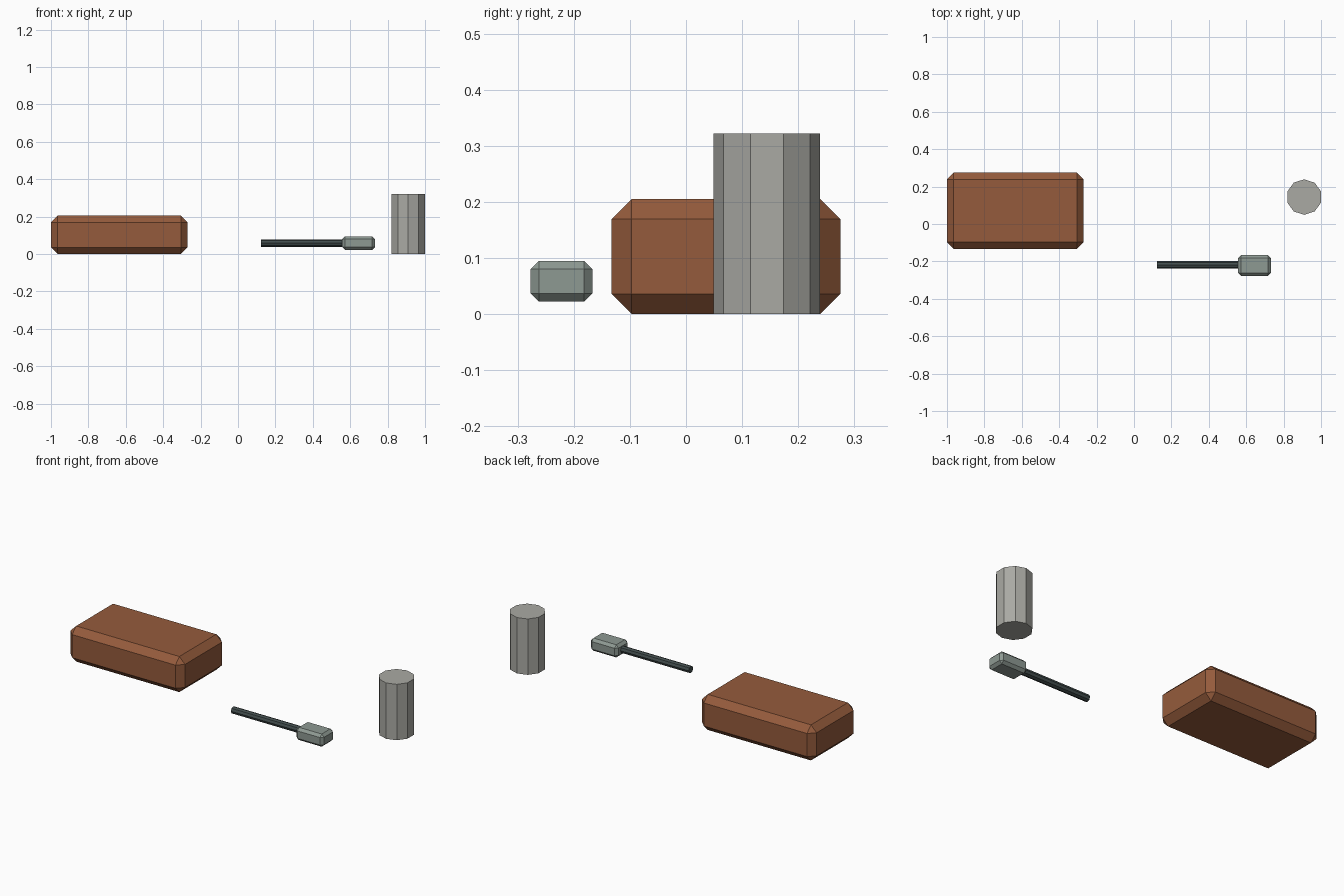
import bpy
from math import pi

if "Cube" in bpy.data.objects:
    bpy.data.objects.remove(bpy.data.objects["Cube"])


def paint(obj, color):
    mat = bpy.data.materials.new(obj.name + "_paint")
    mat.diffuse_color = (*color, 1)
    mat.use_nodes = True
    mat.node_tree.nodes["Principled BSDF"].inputs["Base Color"].default_value = mat.diffuse_color
    obj.data.materials.append(mat)


def block(name, lo, hi, chamfer, color):
    """Box between two corners with one-segment chamfered edges."""
    mid = [(a + b) / 2 for a, b in zip(lo, hi)]
    bpy.ops.mesh.primitive_cube_add(size=1, location=mid)
    obj = bpy.context.object
    obj.name = name
    obj.scale = [b - a for a, b in zip(lo, hi)]
    bpy.ops.object.transform_apply(location=False, rotation=False, scale=True)
    mod = obj.modifiers.new("chamfer", 'BEVEL')
    mod.width = chamfer
    mod.segments = 1
    paint(obj, color)
    return obj


def rod(name, sides, radius, depth, location, color, rotation=(0, 0, 0)):
    bpy.ops.mesh.primitive_cylinder_add(vertices=sides, radius=radius, depth=depth,
                                        location=location, rotation=rotation)
    obj = bpy.context.object
    obj.name = name
    paint(obj, color)
    return obj


# Chamfered brick
block("brick", (-1.0, -0.133, 0.0), (-0.27, 0.275, 0.205), 0.036, (0.30, 0.105, 0.045))

# Hammer lying on its side: thin handle and chamfered head
rod("hammer_handle", 8, 0.02, 0.46, (0.352, -0.219, 0.0585), (0.055, 0.075, 0.075), (0, pi / 2, 0))
block("hammer_head", (0.557, -0.277, 0.022), (0.732, -0.167, 0.095), 0.015, (0.27, 0.32, 0.29))

# Ten-sided upright canister
rod("canister", 10, 0.095, 0.322, (0.91, 0.144, 0.161), (0.40, 0.40, 0.37))
